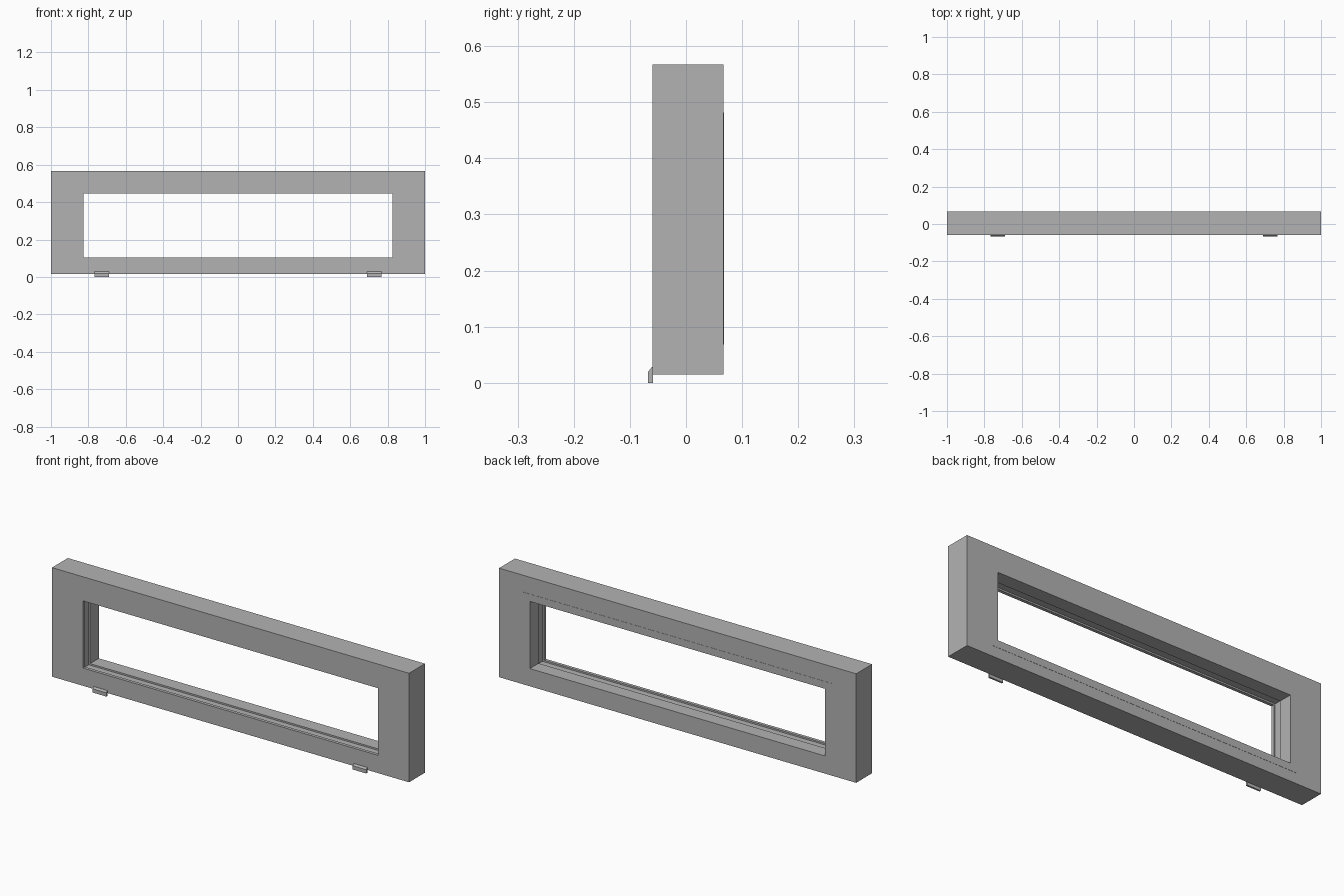
import bpy
import bmesh

cube = bpy.data.objects.get("Cube")
if cube:
    bpy.data.objects.remove(cube, do_unlink=True)

grey = bpy.data.materials.new("plain grey")
grey.use_nodes = True
colour = (0.45, 0.45, 0.45, 1)
grey.diffuse_color = colour
grey.node_tree.nodes["Principled BSDF"].inputs["Base Color"].default_value = colour

OPEN_X, OPEN_LOW, OPEN_HIGH = 0.827, 0.105, 0.445
FRONT, BACK = -0.06, 0.067


def finish(name, bm):
    bmesh.ops.recalc_face_normals(bm, faces=bm.faces)
    mesh = bpy.data.meshes.new(name)
    bm.to_mesh(mesh)
    bm.free()
    mesh.materials.append(grey)
    obj = bpy.data.objects.new(name, mesh)
    bpy.context.collection.objects.link(obj)
    return obj


def rectangle(grow, y):
    """Corners of the opening, grown outwards, at depth y."""
    x, low, high = OPEN_X + grow, OPEN_LOW - grow, OPEN_HIGH + grow
    return [(-x, y, low), (x, y, low), (x, y, high), (-x, y, high)]


def ring(name, loops):
    """Join rectangular loops into a closed mitred frame."""
    bm = bmesh.new()
    rows = [[bm.verts.new(p) for p in loop] for loop in loops]
    for i, a in enumerate(rows):
        b = rows[(i + 1) % len(rows)]
        for j in range(4):
            k = (j + 1) % 4
            bm.faces.new((a[j], a[k], b[k], b[j]))
    return finish(name, bm)


def outer(y):
    return [(-1, y, 0.015), (1, y, 0.015), (1, y, 0.567), (-1, y, 0.567)]


# Outer casing with a front lip, a glazing groove and a rear rebate
LIP, SPLIT, GROOVE, REBATE = -0.044, -0.002, 0.008, 0.037
ring("outer_casing", [
    outer(FRONT), rectangle(0, FRONT), rectangle(0, LIP),
    rectangle(GROOVE, LIP), rectangle(GROOVE, SPLIT),
    rectangle(REBATE, SPLIT), rectangle(REBATE, BACK), outer(BACK)])

# Rear retaining frame seated in the rebate
ring("rear_retaining_frame", [
    rectangle(REBATE, SPLIT), rectangle(0, SPLIT),
    rectangle(0, BACK + 0.001), rectangle(REBATE, BACK + 0.001)])

# Two small chamfered clips below the front face
clip_profile = [(-0.068, 0), (-0.059, 0), (-0.059, 0.028),
                (-0.061, 0.028), (-0.068, 0.019)]
for side, centre in (("right", -0.728), ("left", 0.728)):
    bm = bmesh.new()
    face = bm.faces.new([bm.verts.new((centre - 0.038, y, z)) for y, z in clip_profile])
    moved = bmesh.ops.extrude_face_region(bm, geom=[face])["geom"]
    bmesh.ops.translate(bm, vec=(0.076, 0, 0),
                        verts=[v for v in moved if isinstance(v, bmesh.types.BMVert)])
    # extrude_face_region may keep the starting cap; add it only if missing
    bmesh.ops.holes_fill(bm, edges=bm.edges)
    finish(side + "_bottom_clip", bm)
